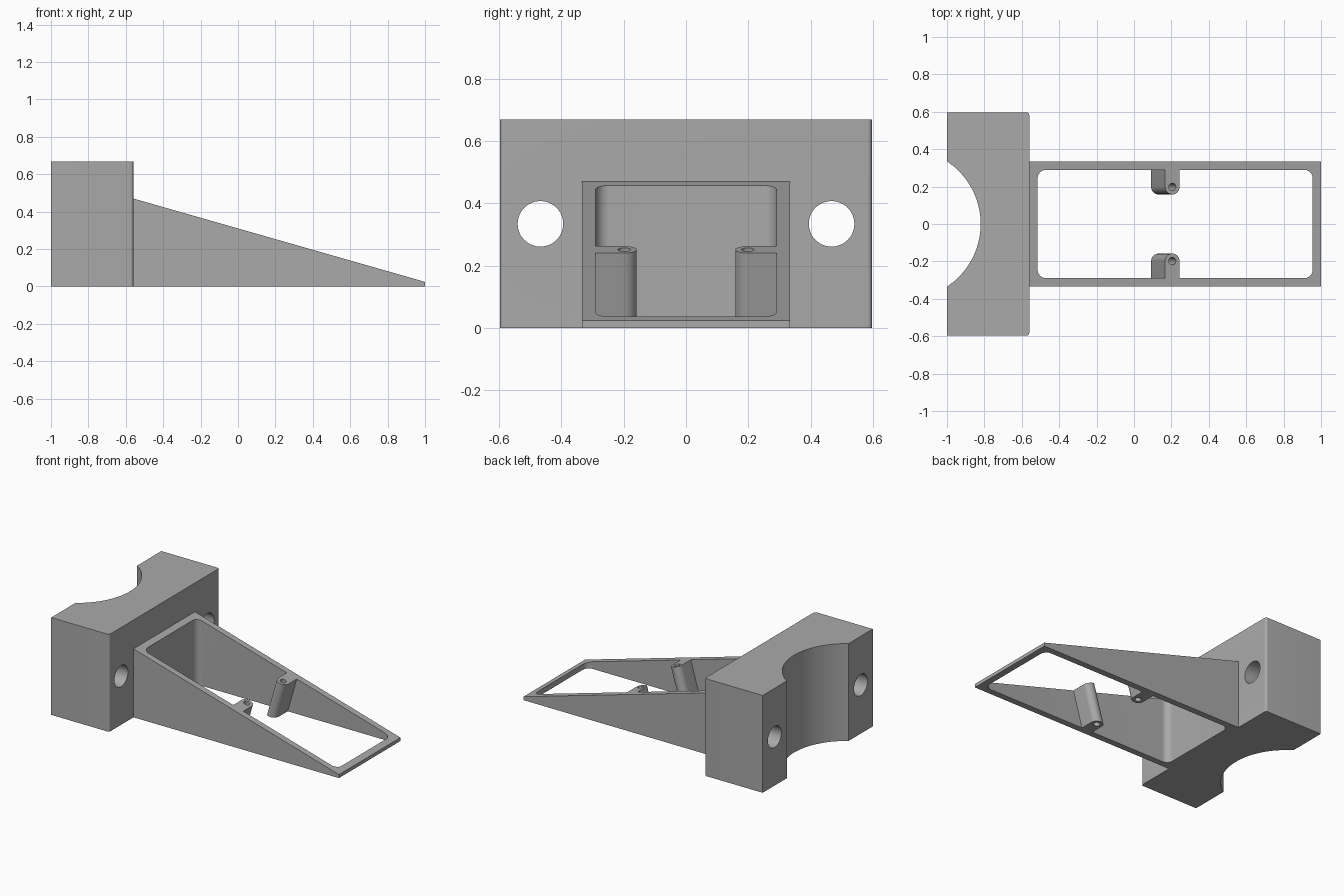
import bpy, bmesh, math
from mathutils import Matrix

cube = bpy.data.objects.get("Cube")
if cube:
    bpy.data.objects.remove(cube, do_unlink=True)

# Single plain grey material
grey = bpy.data.materials.new("plain_grey")
grey.use_nodes = True
colour = (0.4, 0.4, 0.4, 1)
grey.diffuse_color = colour
grey.node_tree.nodes["Principled BSDF"].inputs["Base Color"].default_value = colour

# Profile axes: (a, b, depth) to world
ALONG_X = Matrix(((0, 0, 1, 0), (1, 0, 0, 0), (0, 1, 0, 0), (0, 0, 0, 1)))
ALONG_Y = Matrix(((1, 0, 0, 0), (0, 0, 1, 0), (0, 1, 0, 0), (0, 0, 0, 1)))
ALONG_Z = Matrix.Identity(4)


def arc(cx, cy, r, start, end, steps):
    angles = [math.radians(start + (end - start) * i / steps) for i in range(steps + 1)]
    return [(cx + r * math.cos(a), cy + r * math.sin(a)) for a in angles]


def circle(cx, cy, r, sides, start=0):
    return arc(cx, cy, r, start, start + 360, sides)[:-1]


def prism(name, points, low, high, matrix=ALONG_Z):
    bm = bmesh.new()
    base = bm.faces.new([bm.verts.new((a, b, low)) for a, b in points])
    grown = bmesh.ops.extrude_face_region(bm, geom=[base])["geom"]
    verts = [v for v in grown if isinstance(v, bmesh.types.BMVert)]
    bmesh.ops.translate(bm, verts=verts, vec=(0, 0, high - low))
    bm.transform(matrix)
    bmesh.ops.recalc_face_normals(bm, faces=bm.faces)
    mesh = bpy.data.meshes.new(name)
    bm.to_mesh(mesh)
    bm.free()
    mesh.materials.append(grey)
    obj = bpy.data.objects.new(name, mesh)
    bpy.context.collection.objects.link(obj)
    return obj


def select_only(obj):
    bpy.ops.object.select_all(action="DESELECT")
    obj.select_set(True)
    bpy.context.view_layer.objects.active = obj


def boolean(obj, tool, operation="DIFFERENCE"):
    mod = obj.modifiers.new("cut", "BOOLEAN")
    mod.operation, mod.object, mod.solver = operation, tool, "EXACT"
    select_only(obj)
    bpy.ops.object.modifier_apply(modifier=mod.name)
    bpy.data.objects.remove(tool, do_unlink=True)


def smooth(obj):
    select_only(obj)
    bpy.ops.object.shade_smooth_by_angle(angle=math.radians(25))


# Clamp block: rounded inner edges and a round saddle on the outer side
JOIN, HALF, HEIGHT, EDGE = -0.56, 0.597, 0.668, 0.015
saddle_r, saddle_x = 0.402, -1.222
sweep = math.degrees(math.acos((-1 - saddle_x) / saddle_r))
outline = [(-1, -HALF)]
outline += arc(JOIN - EDGE, -HALF + EDGE, EDGE, -90, 0, 6)
outline += arc(JOIN - EDGE, HALF - EDGE, EDGE, 0, 90, 6)
outline += [(-1, HALF)] + arc(saddle_x, 0, saddle_r, sweep, -sweep, 48)
block = prism("clamp_block", outline, 0, HEIGHT)

# Bolt holes with hexagonal nut pockets
for side in (-1, 1):
    y, z = side * 0.467, HEIGHT / 2
    boolean(block, prism("bolt_cutter", circle(y, z, 0.073, 48), -1.1, -0.5, ALONG_X))
    boolean(block, prism("nut_cutter", circle(y, z, 0.123, 6, 30), JOIN - 0.15, -0.5, ALONG_X))
smooth(block)

# Wedge frame with a rounded opening
WIDTH, TOP, TIP, WALL = 0.333, 0.47, 0.024, 0.29
slope = (TOP - TIP) / (1 - JOIN)
side_profile = [(JOIN, 0), (1, 0), (1, TIP), (JOIN, TOP)]


def wedge(name):
    return prism(name, side_profile, -WIDTH, WIDTH, ALONG_Y)


frame = wedge("wedge_frame")
back, front, r = -0.515, 0.955, 0.045
opening = arc(front - r, WALL - r, r, 0, 90, 10) + arc(back + r, WALL - r, r, 90, 180, 10)
opening += arc(back + r, r - WALL, r, 180, 270, 10) + arc(front - r, r - WALL, r, 270, 360, 10)
boolean(frame, prism("opening_cutter", opening, -0.1, 0.7))
smooth(frame)

# Screw posts square to the sloping top, trimmed to the wedge
POST_X, POST_Y, POST_R = 0.205, 0.198, 0.04
tilt = Matrix.Rotation(math.atan(slope), 4, "Y")
for side, label in ((-1, "right"), (1, "left")):
    place = Matrix.Translation((POST_X, side * POST_Y, TOP - slope * (POST_X - JOIN))) @ tilt
    reach = side * (WALL - POST_Y)
    slot = arc(0, 0, POST_R, 0, -180 * side, 24) + [(-POST_R, reach), (POST_R, reach)]
    post = prism(label + "_screw_post", slot, -0.4, 0.1, place)
    boolean(post, wedge("trim"), "INTERSECT")
    boolean(post, prism("screw_cutter", circle(0, 0, 0.02, 24), -0.5, 0.2, place))
    smooth(post)
